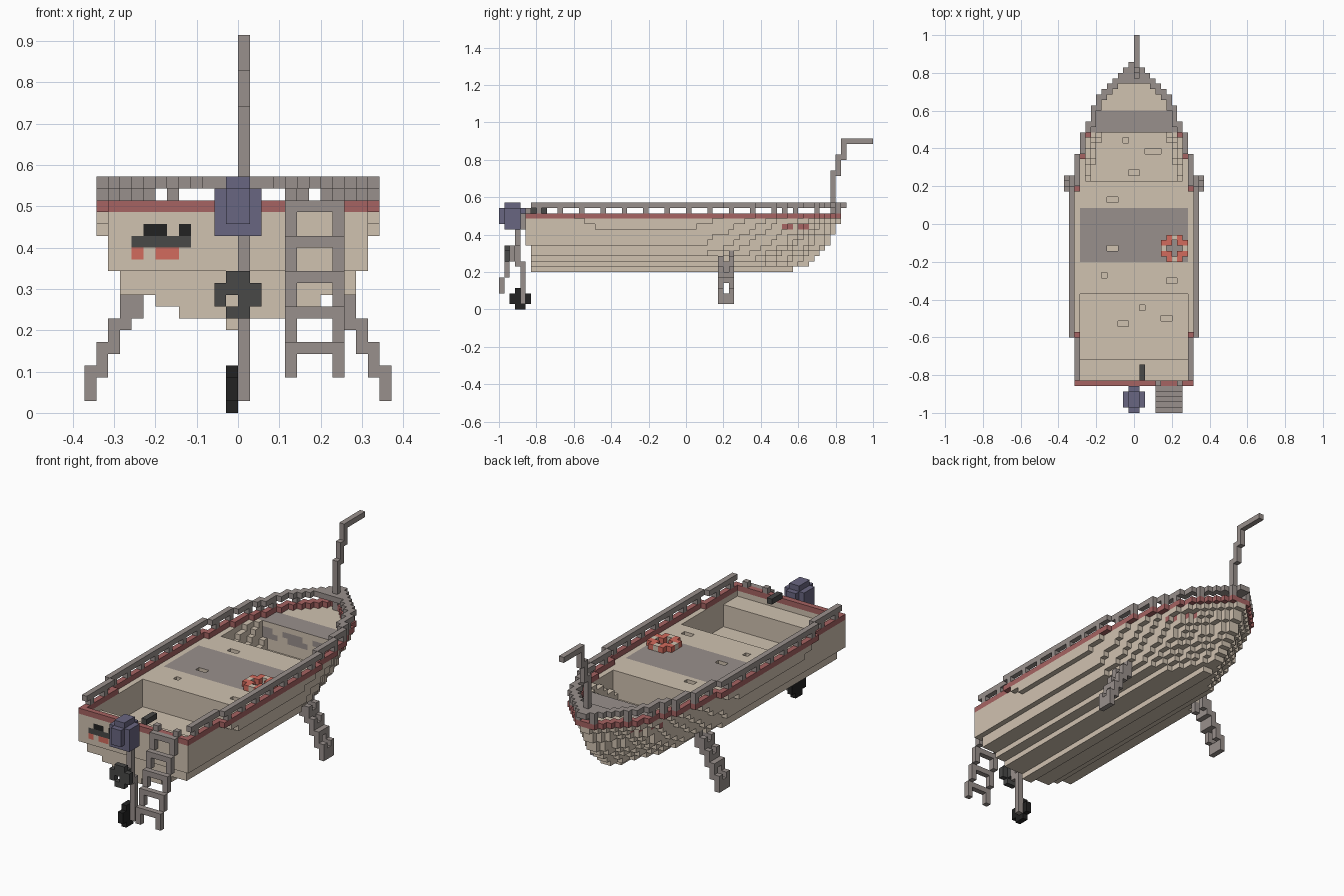
import bpy
import bmesh
from mathutils import Vector

if "Cube" in bpy.data.objects:
    bpy.data.objects.remove(bpy.data.objects["Cube"])

UNIT = 1 / 35  # edge length of one block


def linear(c):
    c /= 255
    return c / 12.92 if c < 0.04 else ((c + 0.055) / 1.055) ** 2.4


def material(name, *rgb):
    m = bpy.data.materials.new(name)
    m.use_nodes = True
    colour = [linear(c) for c in rgb] + [1]
    m.diffuse_color = colour
    m.node_tree.nodes["Principled BSDF"].inputs["Base Color"].default_value = colour
    return m


MATS = [material("cream paint", 208, 194, 176), material("grey metal", 153, 144, 140),
        material("red trim", 166, 99, 98), material("motor blue", 105, 102, 129),
        material("dark grey", 72, 72, 71), material("black rubber", 34, 34, 34),
        material("orange", 210, 107, 93)]
CREAM, GREY, RED, BLUE, DARK, BLACK, ORANGE = range(len(MATS))

# Each direction with the two axes that span its face
SIDES = [(Vector(n), Vector(u), Vector(n).cross(Vector(u))) for n, u in (
    ((1, 0, 0), (0, 1, 0)), ((-1, 0, 0), (0, 1, 0)), ((0, 1, 0), (0, 0, 1)),
    ((0, -1, 0), (0, 0, 1)), ((0, 0, 1), (1, 0, 0)), ((0, 0, -1), (1, 0, 0)))]


def blocks(name, cells, paint):
    """Skin a set of unit blocks; paint is a colour or a rule (cell, normal)."""
    bm = bmesh.new()
    for cell in cells:
        mid = Vector(cell) + Vector((0.5, 0.5, 0.5))
        for n, u, w in SIDES:
            if tuple(int(a + b) for a, b in zip(cell, n)) in cells:
                continue
            c = mid + n / 2
            f = bm.faces.new([bm.verts.new((c + (u * a + w * b) / 2) * UNIT)
                              for a, b in ((-1, -1), (1, -1), (1, 1), (-1, 1))])
            f.material_index = paint(cell, tuple(n)) if callable(paint) else paint
    bmesh.ops.remove_doubles(bm, verts=bm.verts, dist=UNIT / 100)
    me = bpy.data.meshes.new(name)
    bm.to_mesh(me)
    bm.free()
    for m in MATS:
        me.materials.append(m)
    bpy.context.collection.objects.link(bpy.data.objects.new(name, me))


def box(x0, x1, y0, y1, z0, z1):
    return {(x, y, z) for x in range(x0, x1) for y in range(y0, y1) for z in range(z0, z1)}


# Deck outline: half width up to each y
OUTLINE = [(-21, 11), (7, 12), (13, 11), (17, 10), (19, 9), (22, 8), (24, 7),
           (25, 6), (26, 5), (27, 4), (28, 3), (29, 2), (30, 1)]


def deck_width(y):
    return next((w for end, w in OUTLINE if y < end), 0)


def in_deck(x, y):
    return y >= -30 and abs(x + 0.5) < deck_width(y)


CROSS = [(1, 0), (-1, 0), (0, 1), (0, -1)]
NEAR = [(i, j) for i in (-1, 0, 1) for j in (-1, 0, 1)]


def on_rim(x, y, steps):
    return in_deck(x, y) and not all(in_deck(x + i, y + j) for i, j in steps)


# Hull layers, keel upward: greatest half width and bow end
LAYERS = [(1, 20), (5, 23), (7, 24), (10, 25), (10, 26), (11, 27),
          (11, 27), (11, 28), (12, 28), (12, 29)]
hull = set()
for i, (widest, bow) in enumerate(LAYERS):
    z, taper = 7 + i, 0.45 + 0.055 * i
    for y in range(-30 if z >= 12 else -29, bow):
        w = min(widest, deck_width(30 - (bow - y - 0.5) * taper))
        if y < -21 + 2 * (17 - z):
            w = min(w, 11)
        hull |= box(-w, w, y, y + 1, z, z + 1)

# Sunken cockpit, stern bench and bow well, always leaving the hull wall
wells = box(-10, 10, -25, -13, 12, 17) | box(-10, 10, -29, -25, 16, 17) | box(-9, 9, 8, 17, 12, 17)
hull -= {(x, y, z) for x, y, z in wells if all((x + i, y + j, z) in hull for i, j in NEAR)}

# Small hatches sunk in the deck: x, y, length, floor height
for x, y, size, z in ((-2, 15, 1, 12), (2, 13, 3, 12), (-1, 9, 2, 12), (-5, 4, 2, 17),
                      (-5, -5, 2, 17), (-6, -10, 1, 17), (6, -11, 2, 17), (1, -16, 1, 12),
                      (-3, -19, 2, 12), (5, -18, 2, 12)):
    hull -= box(x, x + size, y, y + 1, z - 1, z)

# Painted marks on the stern
stern_marks = {}
for x0, x1, z, colour in ((-8, -6, 15, BLACK), (-5, -4, 15, BLACK), (-9, -4, 14, DARK),
                          (-9, -8, 13, ORANGE), (-7, -5, 13, ORANGE)):
    for x in range(x0, x1):
        stern_marks[x, z] = colour


def hull_paint(cell, n):
    x, y, z = cell
    if n[2] > 0 and z == 16:
        if (-7 <= y < 3 and -10 <= x < 10) or 17 <= y < 21:
            return GREY
    if n[1] < 0 and y == -30:
        return stern_marks.get((x, z), CREAM)
    if n[1] < 0 and y == 17 and z in (14, 15) and (x + z) % 6 < 4:
        return GREY
    if n[0] and z == 15 and y in (18, 19, 21, 22):
        return RED
    return CREAM


blocks("hull", hull, hull_paint)

# Red gunwale with the grey handrail above it, closed at the bow
plan = [(x, y) for x in range(-12, 12) for y in range(-30, 30)]
blocks("gunwale", {(x, y, 17) for x, y in plan if y < 29 and on_rim(x, y, NEAR)}, RED)
rail = {(x, y, 19) for x, y in plan
        if y >= -29 and (on_rim(x, y, CROSS if y < 18 else NEAR) or (y >= 26 and in_deck(x, y)))}
rail |= {(x, y, 18) for x, y in plan
         if y >= -29 and (y % 4 == 0 or y == 18) and on_rim(x, y, CROSS)}
blocks("handrail", rail, GREY)

# Bent bow mast
mast = box(0, 1, 27, 28, 17, 26) | box(0, 1, 28, 29, 25, 29)
mast |= box(0, 1, 29, 30, 28, 32) | box(0, 1, 30, 35, 31, 32)
blocks("bow_mast", mast, GREY)

# Side ladders, stepping outward as they go down
for side in ("left", "right"):
    steps = set()
    for i, (low, rung) in enumerate(((8, 0), (7, 2), (5, 2), (3, 0), (1, 2))):
        x = 8 + i if side == "left" else -9 - i
        steps |= box(x, x + 1, 6, 7, low, low + 3) | box(x, x + 1, 8, 9, low, low + 3)
        steps |= box(x, x + 1, 7, 8, low, low + rung)
        if i == 3:
            steps |= box(x, x + 1, 7, 8, low + 2, low + 3)
    blocks(side + "_side_ladder", steps, GREY)

# Sloped stern ladder
ladder = set()
for z in range(3, 19):
    y = -35 + (z - 3) // 3
    for x in range(4, 9):
        if x in (4, 8) or z % 3 == 2:
            ladder.add((x, y, z))
blocks("stern_ladder", ladder, GREY)

# Outboard motor with shaft, tiller and propellers
motor = box(-2, 2, -34, -31, 15, 19) | box(-1, 1, -35, -30, 16, 19) | box(-1, 1, -34, -31, 19, 20)
blocks("motor_cover", motor, BLUE)
blocks("motor_shaft", box(0, 1, -32, -31, 8, 15) | box(0, 1, -31, -30, 1, 9), GREY)
blocks("tiller_grip", box(1, 2, -29, -26, 18, 19), DARK)
ring = box(-2, 2, -34, -33, 9, 11) | box(-1, 1, -34, -33, 8, 12)
ring -= box(-1, 0, -34, -33, 9, 10)
blocks("spare_propeller", ring | box(0, 1, -33, -32, 9, 11), DARK)
blocks("propeller", box(-1, 0, -33, -29, 1, 3) | box(-1, 0, -32, -30, 0, 4), BLACK)

# Lifebuoy on the deck
buoy = box(5, 10, -7, -2, 17, 18) - box(6, 9, -6, -3, 17, 18)
buoy -= {(x, y, 17) for x in (5, 9) for y in (-7, -3)}
buoy |= {(x, y, 17) for x in (6, 8) for y in (-6, -4)}
blocks("lifebuoy", buoy, lambda c, n: CREAM if c[0] == 7 or c[1] == -5 else ORANGE)
